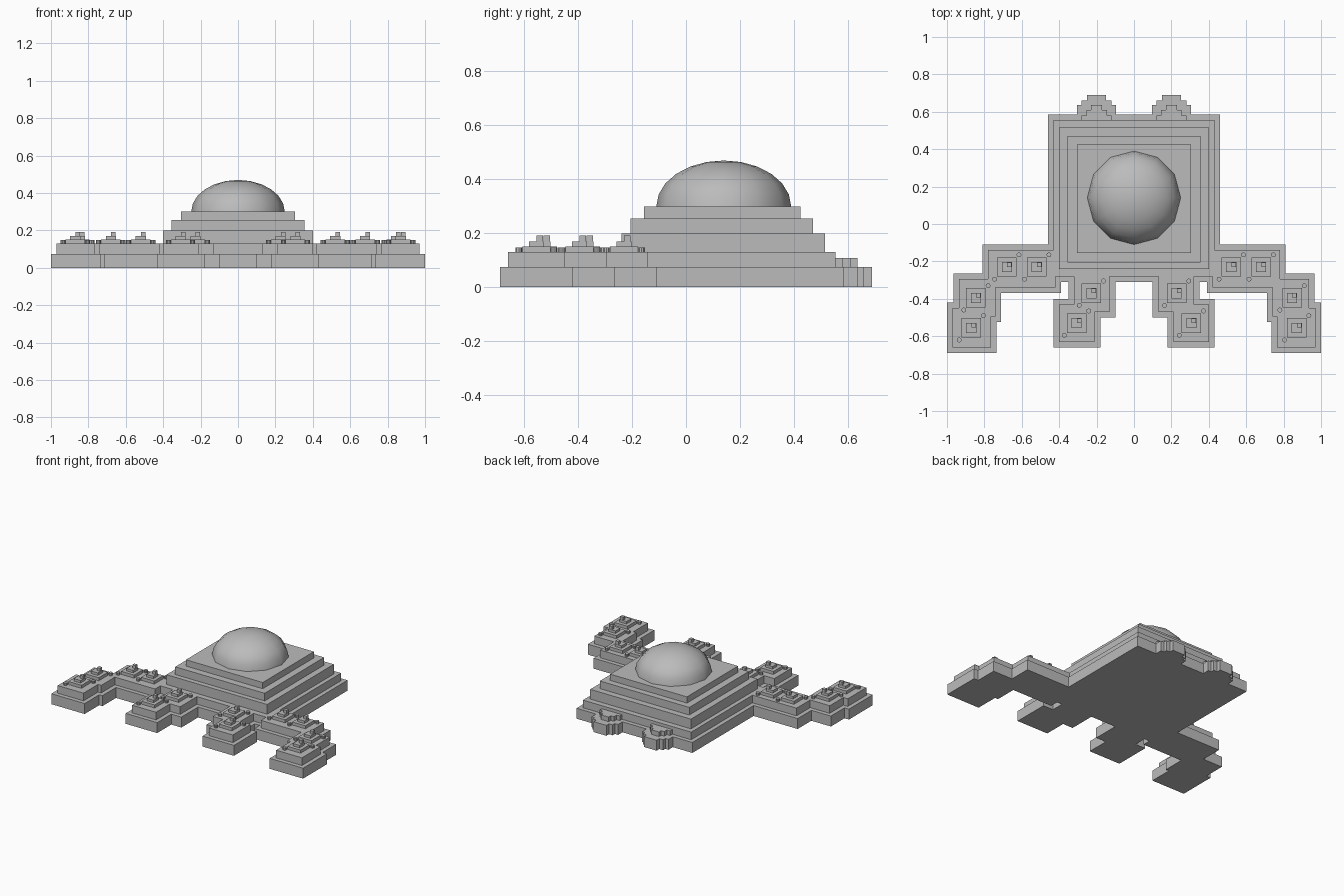
import bpy, bmesh, math

if "Cube" in bpy.data.objects:
    bpy.data.objects.remove(bpy.data.objects["Cube"])

grey = bpy.data.materials.new("stone_grey")
grey.diffuse_color = (0.5, 0.5, 0.5, 1)
grey.use_nodes = True
grey.node_tree.nodes["Principled BSDF"].inputs["Base Color"].default_value = grey.diffuse_color


def finish(name, bm):
    bmesh.ops.recalc_face_normals(bm, faces=bm.faces)
    me = bpy.data.meshes.new(name)
    bm.to_mesh(me)
    bm.free()
    me.materials.append(grey)
    ob = bpy.data.objects.new(name, me)
    bpy.context.collection.objects.link(ob)
    return ob


def slab(name, pts, z0, z1):
    """Extrude a closed plan outline between two heights."""
    bm = bmesh.new()
    f = bm.faces.new([bm.verts.new((x, y, z0)) for x, y in pts])
    top = bmesh.ops.extrude_face_region(bm, geom=[f])["geom"]
    for v in top:
        if isinstance(v, bmesh.types.BMVert):
            v.co.z = z1
    return finish(name, bm)


def rect(x0, x1, y0, y1):
    return [(x0, y0), (x1, y0), (x1, y1), (x0, y1)]


def mirrored(half):
    return half + [(-x, y) for x, y in reversed(half)]


def inset(pts, d):
    """Move each side of a right-angled, counter-clockwise outline inwards."""
    out = []
    n = len(pts)
    for i, (x, y) in enumerate(pts):
        dx = dy = 0
        for (ax, ay), (bx, by) in ((pts[i - 1], (x, y)), ((x, y), pts[(i + 1) % n])):
            if abs(bx - ax) > abs(by - ay):
                dy = d if bx > ax else -d
            else:
                dx = -d if by > ay else d
        out.append((x + dx, y + dy))
    return out


# Plan of the platform: front legs, side arms, square body (right half)
platform = [(.10, -.31), (.10, -.50), (.18, -.50), (.18, -.66), (.43, -.66),
            (.43, -.40), (.35, -.40), (.35, -.31), (.39, -.31), (.39, -.37),
            (.71, -.37), (.71, -.525), (.735, -.525), (.735, -.69), (1, -.69),
            (1, -.42), (.965, -.42), (.965, -.265), (.81, -.265), (.81, -.11),
            (.46, -.11), (.46, .585)]
# Stepped lobes on the back edge
lobe = [(.305, .585), (.305, .635), (.28, .635), (.28, .66), (.25, .66), (.25, .69),
        (.15, .69), (.15, .66), (.12, .66), (.12, .635), (.095, .635), (.095, .585)]

slab("base_platform", mirrored(platform + lobe), 0, .075)
slab("second_platform", inset(mirrored(platform), .03), .075, .13)

# Square upper terraces
for i, (hx, y0, y1, z0, z1) in enumerate([(.40, -.24, .515, .13, .20),
                                          (.355, -.205, .47, .20, .255),
                                          (.305, -.155, .425, .255, .30)]):
    slab(f"terrace_{i + 1}", rect(-hx, hx, y0, y1), z0, z1)

# Dome with twelve sides
bm = bmesh.new()
bmesh.ops.create_uvsphere(bm, u_segments=12, v_segments=12, radius=1)
bmesh.ops.delete(bm, geom=[v for v in bm.verts if v.co.z < -.01], context='VERTS')
bmesh.ops.holes_fill(bm, edges=[e for e in bm.edges if e.is_boundary], sides=0)
for v in bm.verts:
    v.co = (v.co.x * .25, v.co.y * .25 + .14, .30 + v.co.z * .17)
dome = finish("dome", bm)
bpy.context.view_layer.objects.active = dome
dome.select_set(True)
bpy.ops.object.shade_smooth_by_angle(angle=math.radians(40))

# Raised steps on the back lobes, with a thin sill against the body
for s, side in ((-1, "left"), (1, "right")):
    c = .2 * s
    steps = [(.08, .55), (.08, .58), (.055, .58), (.055, .61), (.03, .61), (.03, .635)]
    outline = [(c + x, y) for x, y in steps] + [(c - x, y) for x, y in reversed(steps)]
    slab(f"back_lobe_step_{side}", outline, .075, .108)

# Stepped turrets with an off-centre post and two corner studs
spots = [(.68, -.23), (.52, -.23), (.845, -.395), (.87, -.555), (.228, -.37), (.307, -.53)]
for i, (px, y) in enumerate(spots):
    for s, side in ((-1, "left"), (1, "right")):
        x = px * s
        for part, ox, r, z0, z1 in (("base", 0, .052, .13, .152),
                                    ("middle", 0, .027, .152, .17),
                                    ("post", .013, .012, .17, .192)):
            slab(f"turret_{part}_{side}_{i + 1}",
                 rect(x + ox - r, x + ox + r, y + ox - r, y + ox + r), z0, z1)
        for k in (-.065, .065):
            ring = [(x + k + .013 * math.cos(a * math.pi / 5),
                     y + k + .013 * math.sin(a * math.pi / 5)) for a in range(10)]
            slab(f"corner_stud_{side}_{i + 1}", ring, .13, .148)
